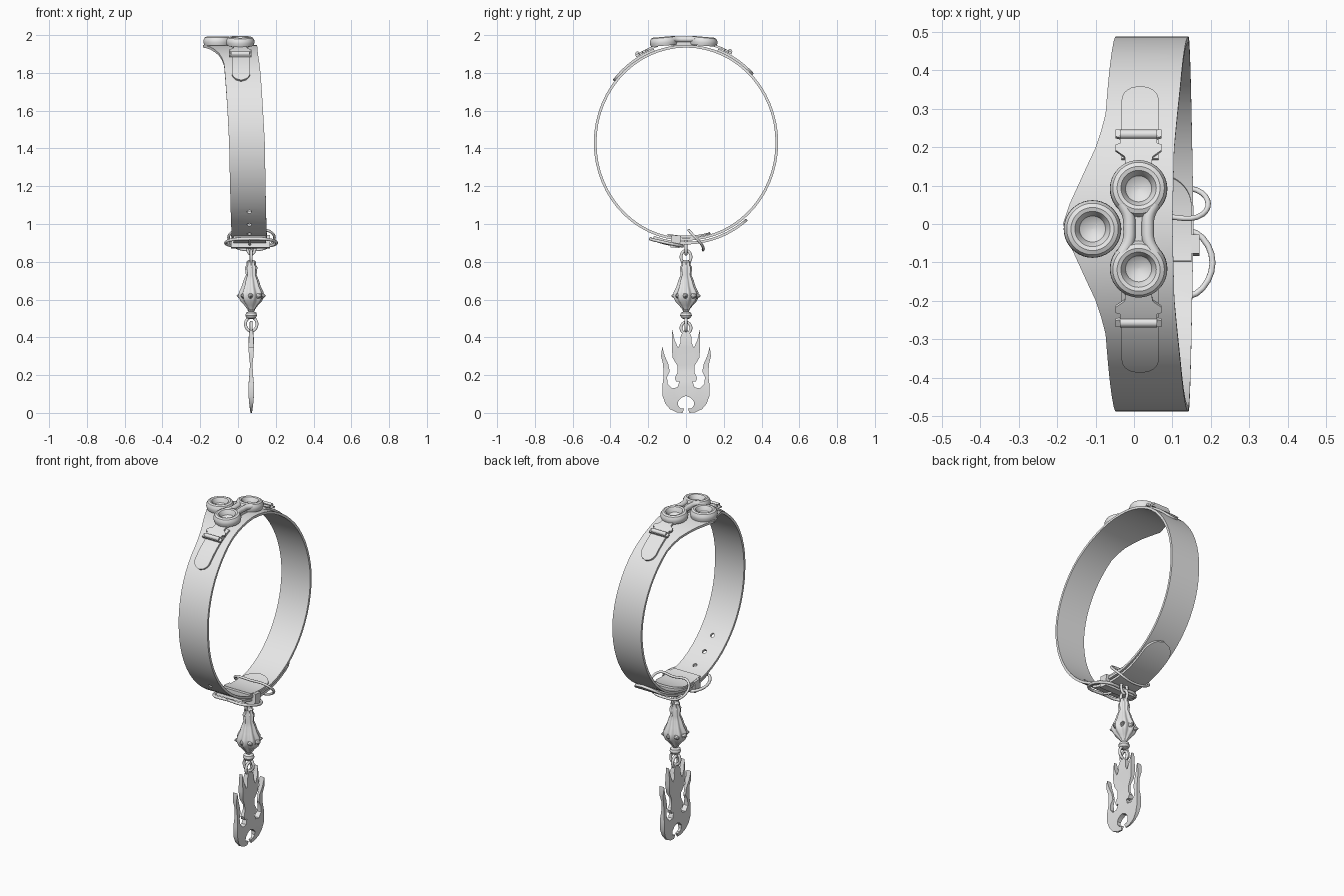
import bpy, bmesh
from math import sin, cos, pi, radians, sqrt, asin
from mathutils import Vector, Matrix

if "Cube" in bpy.data.objects:
    bpy.data.objects.remove(bpy.data.objects["Cube"], do_unlink=True)

grey = bpy.data.materials.new("plain grey")
grey.use_nodes = True
grey.diffuse_color = (0.8, 0.8, 0.8, 1)
grey.node_tree.nodes["Principled BSDF"].inputs["Base Color"].default_value = grey.diffuse_color

CENTRE_Z, RAD_Y, RAD_Z = 1.43, 0.48, 0.51
PENDANT_X = 0.07


def finish(name, mesh, angle=35):
    ob = bpy.data.objects.new(name, mesh)
    bpy.context.collection.objects.link(ob)
    mesh.materials.clear()
    mesh.materials.append(grey)
    bpy.ops.object.select_all(action="DESELECT")
    ob.select_set(True)
    bpy.context.view_layer.objects.active = ob
    bpy.ops.object.shade_smooth_by_angle(angle=radians(angle))
    return ob


def loft(name, rings, closed=False, matrix=None, triangulate=False):
    """Skin a row of matching cross-sections, capping the open ends."""
    bm = bmesh.new()
    rows = [[bm.verts.new(p) for p in ring] for ring in rings]
    pairs = list(zip(rows, rows[1:]))
    if closed:
        pairs.append((rows[-1], rows[0]))
    else:
        bm.faces.new(rows[0])
        bm.faces.new(rows[-1])
    n = len(rows[0])
    for a, b in pairs:
        for i in range(n):
            j = (i + 1) % n
            bm.faces.new((a[i], a[j], b[j], b[i]))
    bmesh.ops.recalc_face_normals(bm, faces=bm.faces)
    if triangulate:
        bmesh.ops.triangulate(bm, faces=bm.faces)
    if matrix:
        bm.transform(matrix)
    mesh = bpy.data.meshes.new(name)
    bm.to_mesh(mesh)
    bm.free()
    return finish(name, mesh)


def lathe(name, profile, matrix, n=32, lobes=0, depth=0):
    def ring(r, z):
        out = []
        for i in range(n):
            t = 2 * pi * i / n
            k = r * (1 + depth * cos(lobes * t + z * 8))
            out.append((k * cos(t), k * sin(t), z))
        return out
    return loft(name, [ring(r, z) for r, z in profile], matrix=matrix)


def tube(name, points, r, cyclic=True, smooth=True):
    cu = bpy.data.curves.new(name, "CURVE")
    cu.dimensions = "3D"
    cu.bevel_depth, cu.bevel_resolution, cu.resolution_u = r, 3, 6
    cu.use_fill_caps = True
    sp = cu.splines.new("BEZIER" if smooth else "POLY")
    pts = sp.bezier_points if smooth else sp.points
    pts.add(len(points) - 1)
    for p, co in zip(pts, points):
        if smooth:
            p.co = co
            p.handle_left_type = p.handle_right_type = "AUTO"
        else:
            p.co = (*co, 1)
    sp.use_cyclic_u = cyclic
    temp = bpy.data.objects.new("temp", cu)
    bpy.context.collection.objects.link(temp)
    bpy.context.view_layer.update()
    mesh = bpy.data.meshes.new_from_object(temp.evaluated_get(bpy.context.evaluated_depsgraph_get()))
    bpy.data.objects.remove(temp)
    return finish(name, mesh, 50)


def on_band(x, deg, off=0):
    a = radians(deg)
    return Vector((x, (RAD_Y + off) * sin(a), CENTRE_Z + (RAD_Z + off) * cos(a)))


def lerp_table(table, v):
    for (a, p), (b, q) in zip(table, table[1:]):
        if v <= b:
            return p + (q - p) * (v - a) / (b - a)
    return table[-1][1]


def band(name, a0, a1, n, edges, off, thick, closed=False):
    """Strap piece following the hoop; edges(angle) gives its two sides."""
    rings = []
    for i in range(n if closed else n + 1):
        a = a0 + (a1 - a0) * i / n
        lo, hi = edges(a)
        rings.append([on_band(lo, a, off), on_band(hi, a, off),
                      on_band(hi, a, off + thick), on_band(lo, a, off + thick)])
    return loft(name, rings, closed)


def rounded(mid, half, end):
    """Edges of a tongue whose tip is a half circle at the angle end."""
    def edges(a):
        d = min(abs(a - end) * pi / 180 * RAD_Y, half)
        w = max(sqrt(half ** 2 - (half - d) ** 2), 0.004)
        return mid - w, mid + w
    return edges


# Main hoop with a pointed flare at the top
LEFT = [(0, -.185), (5, -.172), (12, -.145), (24, -.1), (34, -.075), (72, -.055), (90, -.047), (180, -.03)]
RIGHT = [(0, .1), (24, .105), (46, .12), (90, .142), (180, .155)]


def hoop_edges(a):
    a = min(a, 360 - a)
    return lerp_table(LEFT, a), lerp_table(RIGHT, a)


hoop = band("hoop_strap", 0, 360, 60, hoop_edges, -0.006, 0.014, True)

# Punched holes
for i, a in enumerate((201, 213, 225)):
    bpy.ops.mesh.primitive_cylinder_add(vertices=16, radius=0.012, depth=0.1, location=on_band(.06, a))
    cutter = bpy.context.object
    cutter.name = f"hole_cutter_{i}"
    cutter.rotation_euler = (radians(-a), 0, 0)
    cutter.hide_render = True
    cutter.hide_set(True)
    mod = hoop.modifiers.new("hole", "BOOLEAN")
    mod.operation, mod.object = "DIFFERENCE", cutter

# Overlapping strap ends at the bottom
band("outer_strap_end", 140, 200, 40, rounded(.062, .085, 140), 0.014, 0.014)
band("inner_strap_end", 164, 192, 30, rounded(.062, .088, 164), -0.018, 0.01)

# Eyelet cups on top
CUP = [(.001, .006), (.02, .009), (.034, .018), (.039, .032), (.046, .044), (.056, .047),
       (.067, .042), (.074, .03), (.075, .016), (.07, 0)]
for name, x, y, z, tilt in (("side_eyelet", -.108, -.013, 1.946, 0),
                            ("back_eyelet", .012, .09, 1.944, -5),
                            ("front_eyelet", .012, -.115, 1.944, 5)):
    lathe(name, CUP, Matrix.Translation((x, y, z)) @ Matrix.Rotation(radians(tilt), 4, "X"), 40)

# Twin rails and web between the eyelets
for s in (-1, 1):
    path = [(.012 + s * w, y - .012, 1.978) for y, w in ((-.065, .042), (-.035, .027), (0, .024), (.035, .027), (.065, .042))]
    tube(f"rail_{s}", path, 0.016, cyclic=False)
loft("rail_web", [[(x, y, z) for x, z in ((-.015, 1.94), (.04, 1.94), (.04, 1.978), (-.015, 1.978))] for y in (-.07, .045)])

# Leather tabs, clips and rollers on both slopes
CLIP = [(14, .05), (17, .034), (20, .036), (22, .06), (24, .06), (24.1, .048), (26, .048), (26.1, .06), (29, .06)]
for side, s, end, shift in (("back", 1, 46, 0), ("front", -1, -51, 3)):
    band(f"{side}_tab", s * 20, end, 36, rounded(.016, .048, end), 0.007, 0.012)

    def clip_edges(a):
        w = lerp_table(CLIP, abs(a) - shift)
        return .012 - w, .012 + w
    band(f"{side}_clip", s * (14 + shift), s * (28.5 + shift), 40, clip_edges, 0.022, 0.012)
    a = s * (27 + shift)
    tube(f"{side}_roller", [on_band(-.036, a, .034), on_band(.06, a, .034)], 0.012, False, False)

# Buckle, prong, keeper and hanging loop
frame = [on_band(x, a, .035) for x, a in ((-.04, 184), (-.04, 199), (.06, 201), (.178, 199), (.178, 184), (.06, 183))]
tube("buckle_frame", frame, 0.008)
tube("buckle_prong", [on_band(.062, a, .035) for a in (183, 192, 202)], 0.007, False)
bpy.ops.mesh.primitive_cube_add(size=1, location=(.066, -.055, .907), rotation=(radians(-6), 0, 0))
keeper = bpy.context.object
keeper.scale = (.208, .05, .066)
keeper.name = "strap_keeper"
keeper.data.materials.append(grey)
tube("hanging_loop", [(-.035, .025, .955), (.07, .02, .962), (.178, .025, .955), (.178, .08, .895),
                      (.07, .09, .862), (-.035, .08, .895)], 0.007)

# Chain links
for name, z, w, h, turn in (("upper_link", .875, .02, .035, 0), ("lower_link", .825, .026, .034, 1),
                            ("pendant_link", .47, .03, .036, 0), ("flame_link", .45, .026, .03, 1)):
    ring = []
    for i in range(12):
        t = 2 * pi * i / 12
        c = w * cos(t)
        ring.append((PENDANT_X + c * (1 - turn), c * turn, z + h * sin(t)))
    tube(name, ring, 0.008)

# Ribbed pendant bead with studs
hang = Matrix.Translation((PENDANT_X, 0, 0))
lathe("ribbed_bead", [(.012, .81), (.024, .8), (.022, .785), (.03, .77), (.026, .73), (.036, .705), (.046, .67),
                      (.06, .64), (.063, .615), (.052, .59), (.034, .57), (.02, .55), (.012, .535)],
      hang, 64, 8, .1)
lathe("small_bead", [(.01, .55), (.02, .545), (.014, .537), (.027, .53), (.031, .515), (.024, .502), (.012, .496)], hang)
for i in range(8):
    spin = Matrix.Rotation(2 * pi * i / 8, 4, "Z") @ Matrix.Rotation(pi / 2, 4, "Y")
    place = Matrix.Translation((PENDANT_X, 0, .62)) @ spin
    lathe(f"bead_stud_{i}", [(.018, .05), (.013, .064), (.002, .077)], place, 8)

# Flame blade, one half mirrored, thicker towards the middle of each lobe
half = [(0, .09), (.025, .08), (.042, .06), (.042, .04), (.03, .024), (.01, .022), (.018, 0), (.05, .003),
        (.085, .02), (.11, .05), (.124, .09), (.124, .15), (.118, .2), (.122, .26), (.132, .3), (.126, .35),
        (.112, .3), (.094, .26), (.086, .22), (.1, .19), (.098, .155), (.075, .13), (.045, .135),
        (.035, .165), (.052, .165), (.06, .185), (.045, .215), (.046, .25), (.07, .29), (.075, .34), (.073, .44),
        (.06, .385), (.042, .345), (.03, .37), (.03, .4), (.018, .43), (0, .44)]
outline = half + [(-y, z) for y, z in reversed(half[1:-1])]


def blade_side(s):
    return [(PENDANT_X + s * (.004 + .011 * abs(sin(pi * z / .24))), y, z) for y, z in outline]


loft("flame_blade", [blade_side(-1), blade_side(1)], triangulate=True)
